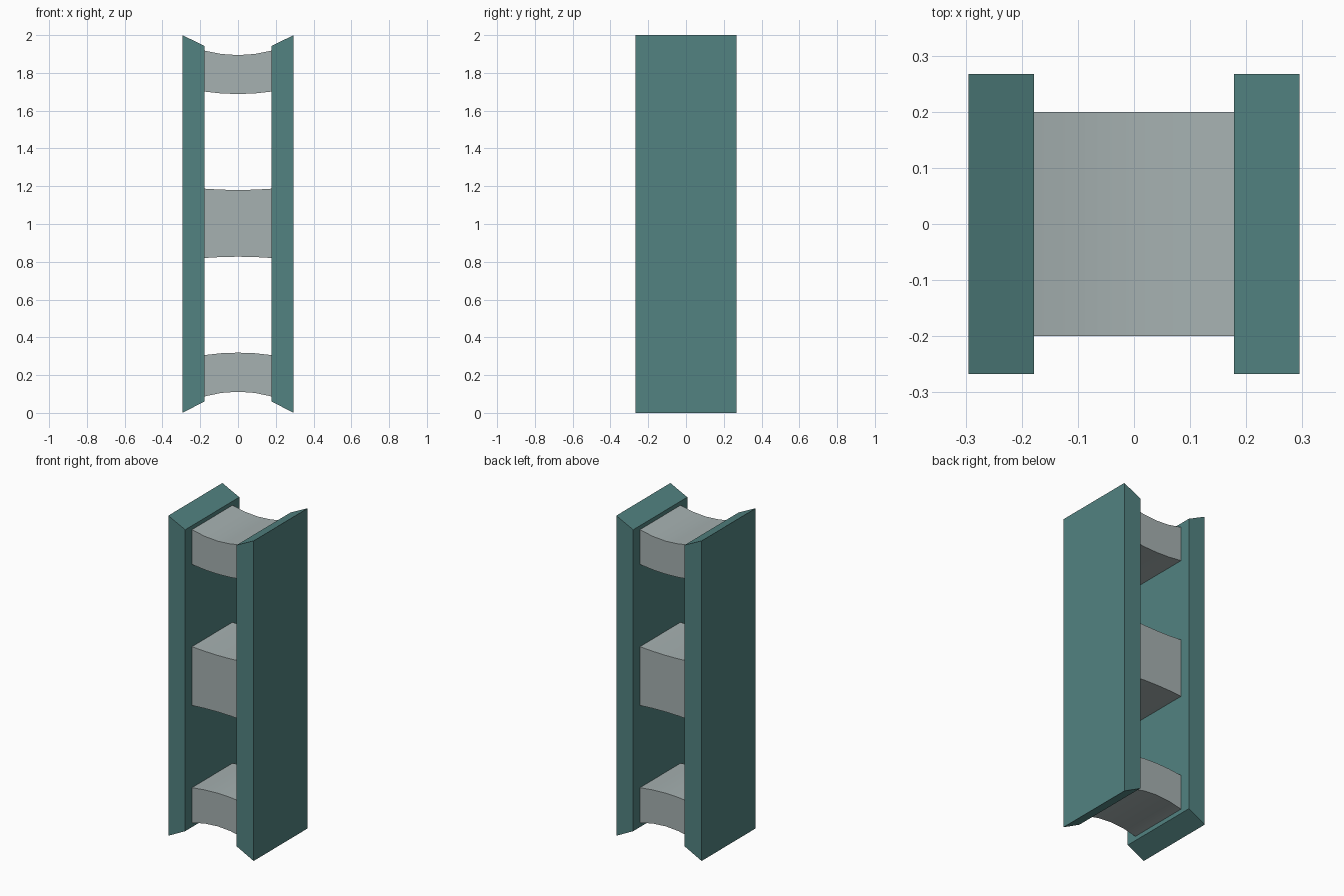
import bpy, bmesh

if "Cube" in bpy.data.objects:
    bpy.data.objects.remove(bpy.data.objects["Cube"])


def material(name, color):
    m = bpy.data.materials.new(name)
    m.diffuse_color = color
    m.use_nodes = True
    m.node_tree.nodes["Principled BSDF"].inputs["Base Color"].default_value = m.diffuse_color
    return m


def extrude_profile(name, pts, half_depth, mat):
    """Extrude an x-z outline along y, centred on y = 0."""
    bm = bmesh.new()
    face = bm.faces.new([bm.verts.new((x, -half_depth, z)) for x, z in pts])
    res = bmesh.ops.extrude_face_region(bm, geom=[face])
    new = [g for g in res["geom"] if isinstance(g, bmesh.types.BMVert)]
    bmesh.ops.translate(bm, verts=new, vec=(0, 2 * half_depth, 0))
    bmesh.ops.recalc_face_normals(bm, faces=bm.faces)
    me = bpy.data.meshes.new(name)
    bm.to_mesh(me)
    bm.free()
    me.materials.append(mat)
    ob = bpy.data.objects.new(name, me)
    bpy.context.collection.objects.link(ob)
    return ob


teal = material("teal", (0.085, 0.225, 0.22, 1))
pale = material("pale_grey", (0.38, 0.44, 0.44, 1))

OUTER, INNER = 0.295, 0.178

# Side panels with slanted ends
for name, s in (("left_panel", -1), ("right_panel", 1)):
    extrude_profile(name, [(s * OUTER, 0), (s * INNER, 0.06),
                           (s * INNER, 1.943), (s * OUTER, 2)], 0.267, teal)


# Curved rungs between the panels: heights at the ends and at the middle
def rung(name, top_end, top_mid, bot_end, bot_mid, segments=4):
    ts = [2 * i / segments - 1 for i in range(segments + 1)]
    top = [(t * INNER, top_mid + (top_end - top_mid) * t * t) for t in ts]
    bottom = [(t * INNER, bot_mid + (bot_end - bot_mid) * t * t) for t in ts]
    ob = extrude_profile(name, bottom + top[::-1], 0.2, pale)
    bpy.ops.object.select_all(action='DESELECT')
    ob.select_set(True)
    bpy.context.view_layer.objects.active = ob
    bpy.ops.object.shade_smooth_by_angle()


rung("top_rung", 1.918, 1.894, 1.701, 1.688)
rung("middle_rung", 1.187, 1.180, 0.820, 0.827)
rung("bottom_rung", 0.306, 0.319, 0.087, 0.112)
